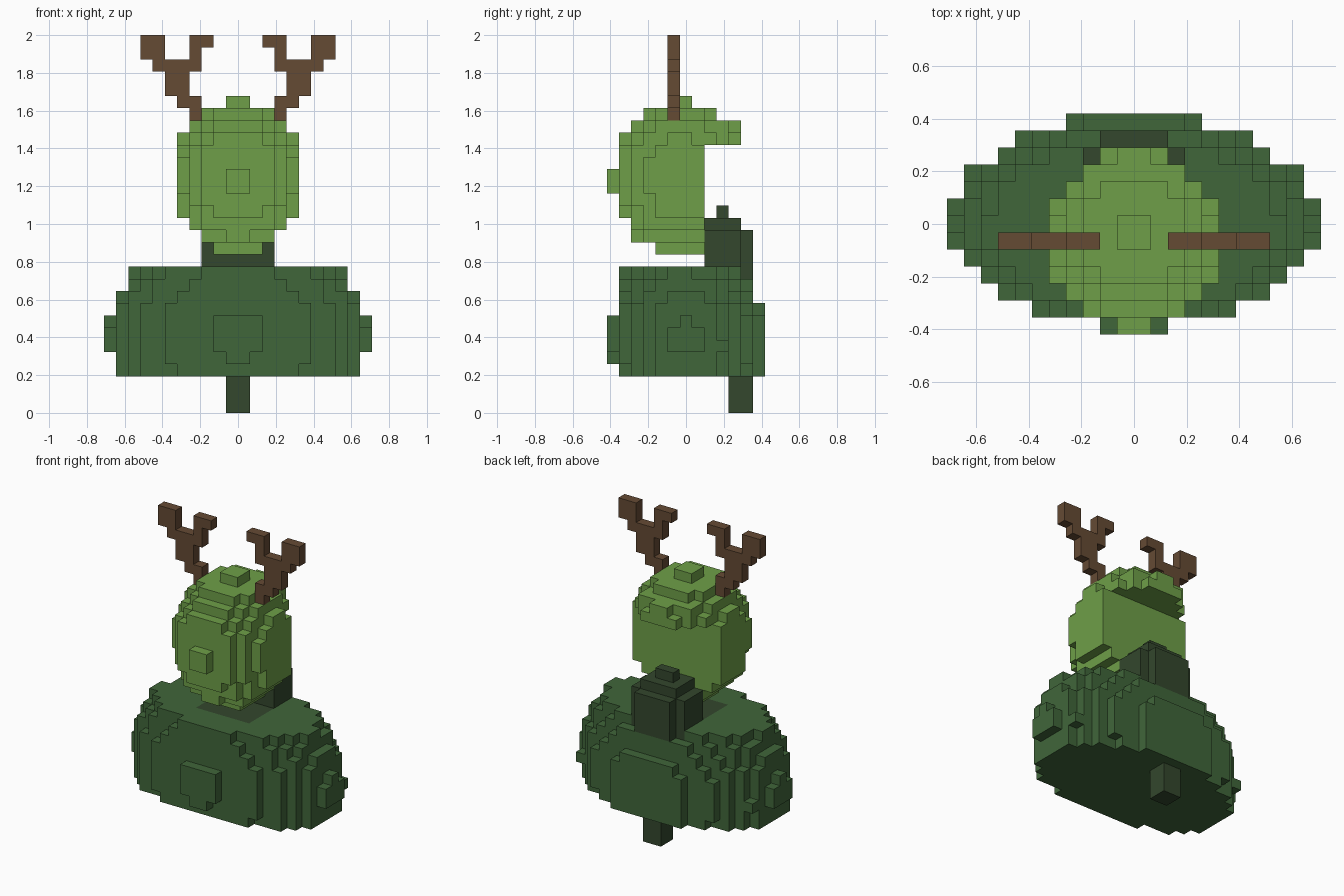
import bpy
import bmesh
from itertools import product
from mathutils import Vector

default = bpy.data.objects.get("Cube")
if default:
    bpy.data.objects.remove(default, do_unlink=True)

V = 2 / 31               # edge length of one block
MID = 6.5                # depth centre, in blocks


def material(name, rgb):
    m = bpy.data.materials.new(name)
    m.use_nodes = True
    m.diffuse_color = (*rgb, 1)
    m.node_tree.nodes["Principled BSDF"].inputs["Base Color"].default_value = (*rgb, 1)
    return m


def box(half, j0, j1, k0, k1):
    """Blocks of a box centred on x."""
    return set(product(range(-half, half), range(j0, j1), range(k0, k1)))


def side_box(i0, i1, j, k0, k1):
    """Blocks of a one-block-deep box, mirrored to both sides."""
    right = set(product(range(i0, i1), [j], range(k0, k1)))
    return right | {(-1 - i, j, k) for i, j, k in right}


def solid(inside, candidates):
    """Keep the blocks whose centre passes the shape rule."""
    return {(i, j, k) for i, j, k in candidates
            if inside(i + 0.5, j + 0.5 - MID, k + 0.5)}


def body_rule(x, y, z):
    # Ellipsoid, fuller behind and sagging a little towards the back
    depth, height = (6.165, 9.74) if y < 0 else (6.615, 8.66)
    centre = 6.3 - 0.13 * max(y, 0)
    return (x / 10.68) ** 2 + (y / depth) ** 2 + ((z - centre) / height) ** 2 <= 1


def head_rule(x, y, z):
    # Ellipsoid with the lower back cut away under an overhang
    if y > 1.2 and z < 22:
        return False
    depth = 5.985 if y > 1.2 else 5.58
    return (x / 5.24) ** 2 + ((y + 0.5) / depth) ** 2 + ((z - 19.3) / 6.45) ** 2 <= 1


# Neck: inlaid floor on the body, stepped column and small cap
neck = (box(3, 4, 11, 11, 12) | box(3, 8, 11, 12, 15) | box(2, 8, 11, 15, 16)
        | box(2, 11, 12, 11, 15) | box(1, 9, 10, 16, 17))
body = solid(body_rule, box(11, 0, 13, 3, 12)) - neck
head = solid(head_rule, box(6, 0, 12, 13, 26))
post = box(1, 10, 12, 0, 3)

# Antlers: stem climbing outwards, then an inner and an outer prong
antlers = set()
for i0, i1, k0, k1 in [(3, 4, 24, 25), (3, 5, 25, 26), (4, 6, 26, 28), (3, 7, 28, 29),
                       (3, 4, 29, 31), (2, 3, 30, 31), (6, 8, 29, 31)]:
    antlers |= side_box(i0, i1, 5, k0, k1)
antlers -= head

occupied = body | neck | head | post | antlers


def build(name, cells, mat):
    """Make one mesh from the exposed faces of the blocks."""
    bm = bmesh.new()
    corners = {}

    def vert(p):
        key = tuple(int(c) for c in p)
        if key not in corners:
            corners[key] = bm.verts.new((key[0] * V, (key[1] - MID) * V, key[2] * V))
        return corners[key]

    for cell in sorted(cells):
        for axis, step in product(range(3), (0, 1)):
            other = list(cell)
            other[axis] += 2 * step - 1
            if tuple(other) in occupied:
                continue
            origin, u, w = Vector(cell), Vector(), Vector()
            origin[axis] += step
            u[(axis + 1) % 3] = 1
            w[(axis + 2) % 3] = 1
            loop = [origin, origin + u, origin + u + w, origin + w]
            bm.faces.new([vert(p) for p in (loop if step else loop[::-1])])
    mesh = bpy.data.meshes.new(name)
    bm.to_mesh(mesh)
    bm.free()
    mesh.materials.append(mat)
    bpy.context.collection.objects.link(bpy.data.objects.new(name, mesh))


leaf = material("light_green", (0.156, 0.347, 0.065))
moss = material("mid_green", (0.051, 0.133, 0.042))
pine = material("dark_green", (0.033, 0.063, 0.026))
bark = material("brown", (0.130, 0.069, 0.034))

build("body", body, moss)
build("head", head, leaf)
build("neck", neck, pine)
build("post", post, pine)
build("antlers", antlers, bark)
